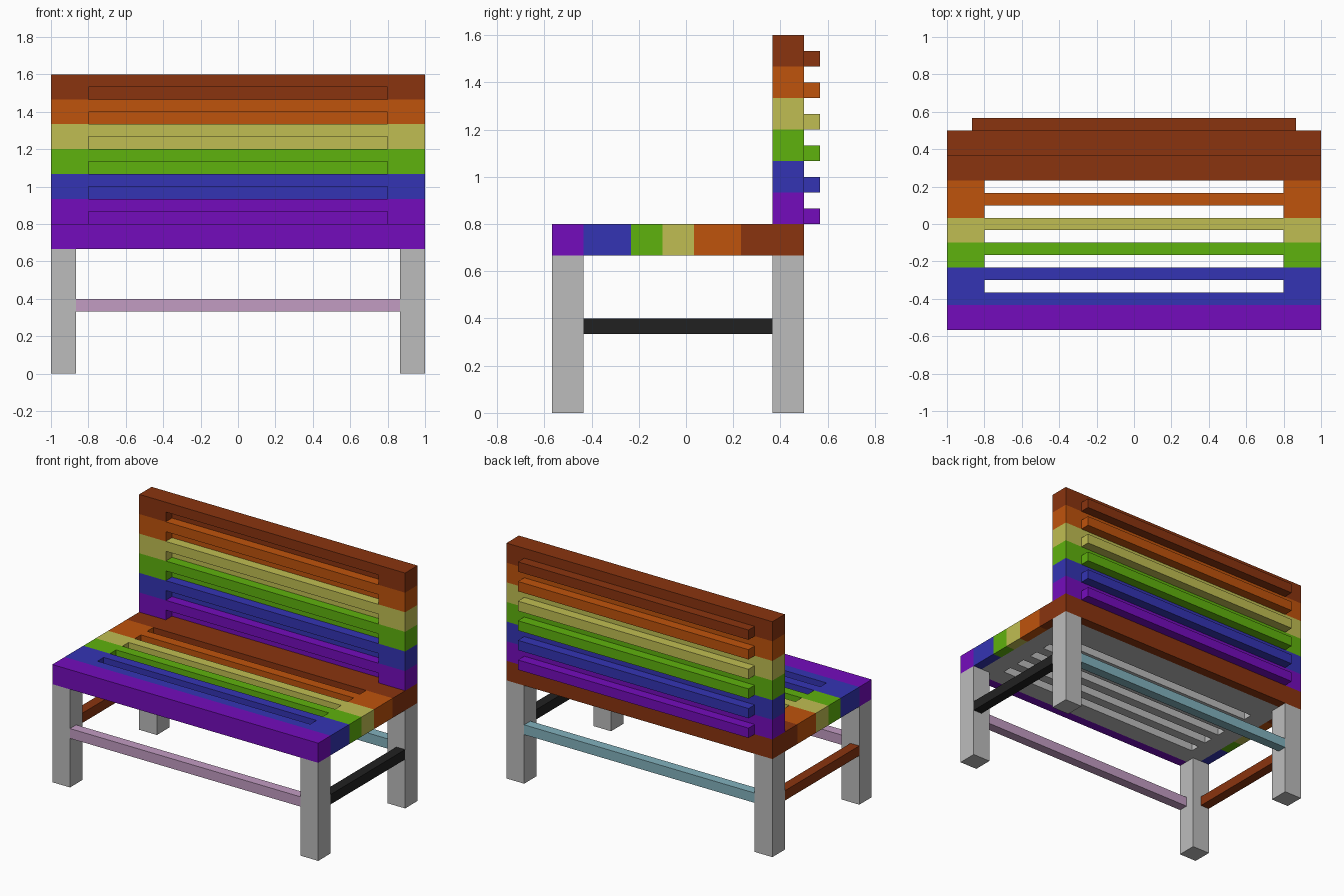
import bpy
import bmesh

cube = bpy.data.objects.get("Cube")
if cube:
    bpy.data.objects.remove(cube, do_unlink=True)

U = 1 / 15  # building module: every part is a whole number of modules


def linear(c):
    c /= 255
    return c / 12.92 if c <= 0.04045 else ((c + 0.055) / 1.055) ** 2.4


def material(name, *rgb):
    m = bpy.data.materials.new(name)
    colour = [linear(c) for c in rgb] + [1]
    m.use_nodes = True
    m.diffuse_color = colour
    m.node_tree.nodes["Principled BSDF"].inputs["Base Color"].default_value = colour
    return m


PURPLE = material("purple", 116, 12, 188)
BLUE = material("blue", 52, 52, 180)
GREEN = material("green", 95, 178, 13)
YELLOW = material("yellow", 192, 190, 82)
ORANGE = material("orange", 191, 83, 12)
BROWN = material("brown", 138, 52, 15)
GREY = material("grey", 188, 188, 188)
PINK = material("pink", 194, 156, 194)
BLACK = material("black", 33, 33, 33)
PALE_BLUE = material("pale_blue", 130, 178, 189)
RAINBOW = [PURPLE, BLUE, GREEN, YELLOW, ORANGE, BROWN]


def build(name, xs, ys, zs, paint):
    """Outer skin of the grid cells for which paint(x, y, z) gives a material."""
    axes = (xs, ys, zs)
    cells = {}
    for i in range(len(xs) - 1):
        for j in range(len(ys) - 1):
            for k in range(len(zs) - 1):
                mid = [(a[n] + a[n + 1]) / 2 for a, n in zip(axes, (i, j, k))]
                mat = paint(*mid)
                if mat:
                    cells[i, j, k] = mat
    mats = list(dict.fromkeys(cells.values()))
    bm = bmesh.new()
    verts = {}

    def vert(key):
        if key not in verts:
            verts[key] = bm.verts.new([a[n] * U for a, n in zip(axes, key)])
        return verts[key]

    for cell, mat in cells.items():
        for axis in range(3):
            for side in (0, 1):
                near = list(cell)
                near[axis] += 2 * side - 1
                if tuple(near) in cells:
                    continue
                b, c = (axis + 1) % 3, (axis + 2) % 3
                loop = []
                for db, dc in ((0, 0), (1, 0), (1, 1), (0, 1)):
                    key = list(cell)
                    key[axis] += side
                    key[b] += db
                    key[c] += dc
                    loop.append(vert(tuple(key)))
                face = bm.faces.new(loop if side else loop[::-1])
                face.material_index = mats.index(mat)
    mesh = bpy.data.meshes.new(name)
    bm.to_mesh(mesh)
    bm.free()
    for m in mats:
        mesh.materials.append(m)
    obj = bpy.data.objects.new(name, mesh)
    bpy.context.collection.objects.link(obj)
    return obj


def box(name, x, y, z, mat):
    return build(name, x, y, z, lambda *p: mat)


# Seat: rainbow bands front to back, five slots, grey underside inside a rim
def seat_paint(x, y, z):
    if abs(x) < 12 and y in (-5, -3, -1, 1, 3):
        return None
    if z < 11 and abs(x) < 14 and -7.5 < y < 6.5:
        return GREY
    return RAINBOW[sum(y > edge for edge in (-6.5, -3.5, -1.5, 0.5, 3.5))]


build("seat", (-15, -14, -12, 12, 14, 15), [n - 8.5 for n in range(17)],
      (10, 11, 12), seat_paint)


# Backrest: one band per two modules, the lower slat of each set back
def backrest_paint(x, y, z):
    slat = int(z) % 2 == 0
    if y > 7.5 and not (slat and abs(x) < 13):
        return None
    if y < 6.5 and slat and abs(x) < 12:
        return None
    return RAINBOW[(int(z) - 12) // 2]


build("backrest", (-15, -13, -12, 12, 13, 15), (5.5, 6.5, 7.5, 8.5),
      range(12, 25), backrest_paint)

# Legs
for side, x in (("left", (13, 15)), ("right", (-15, -13))):
    for end, y in (("front", (-8.5, -6.5)), ("back", (5.5, 7.5))):
        box(f"{end}_{side}_leg", x, y, (0, 10), GREY)

# Rails, flush with the outer faces of the legs
RAIL_Z = (5, 6)
box("front_rail", (-13, 13), (-8.5, -7.5), RAIL_Z, PINK)
box("back_rail", (-13, 13), (6.5, 7.5), RAIL_Z, PALE_BLUE)
box("left_rail", (14, 15), (-6.5, 5.5), RAIL_Z, BLACK)
box("right_rail", (-15, -14), (-6.5, 5.5), RAIL_Z, BROWN)
